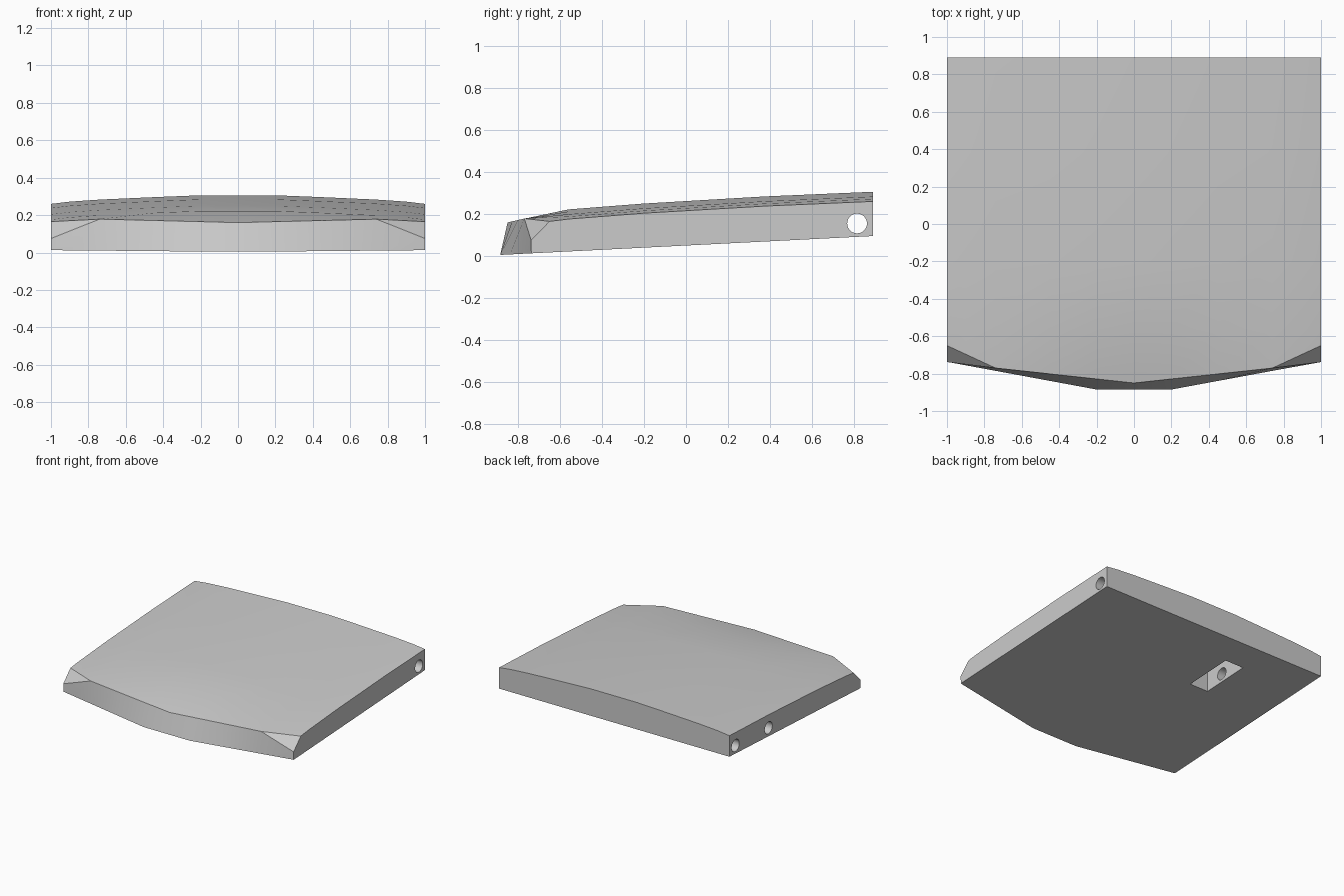
import bpy, bmesh, math

cube = bpy.data.objects.get("Cube")
if cube:
    bpy.data.objects.remove(cube, do_unlink=True)

grey = bpy.data.materials.new("plain grey")
grey.use_nodes = True
grey.diffuse_color = (0.6, 0.6, 0.6, 1)
grey.node_tree.nodes["Principled BSDF"].inputs["Base Color"].default_value = (0.6, 0.6, 0.6, 1)


def underside(y):
    return 0.005 + (y + 0.89) * 0.0506


# Half-width columns: x, crown drop
COLUMNS = [(0, 0), (0.2, 0), (0.45, 0.01), (0.74, 0.023), (0.9, 0.034), (1, 0.046)]
# Crown rows from nose to rear: y, centre height
ROWS = [(-0.56, 0.222), (-0.2, 0.25), (0.38, 0.284), (0.89, 0.306)]
REAR = 0.89
columns = [(-x, d) for x, d in COLUMNS[:0:-1]] + COLUMNS


def nose_bottom(x):
    y = -0.885 + max(0, abs(x) - 0.2) * 0.185
    return (x, y, underside(y))


def nose_top(x):
    a = abs(x)
    if a <= 0.74:
        return (x, -0.85 + a * 0.108, 0.16 + a * 0.025)
    t = (a - 0.74) / 0.26
    return (x, -0.77 + t * 0.12, 0.1785 - t * 0.0135)


# Slab: crowned top, pointed nose with cut corners, flat underside
bm = bmesh.new()
bottom = [bm.verts.new(nose_bottom(x)) for x, d in columns]
lip = [bm.verts.new(nose_top(x)) for x, d in columns]
grid = [lip] + [[bm.verts.new((x, y, z - d)) for x, d in columns] for y, z in ROWS]
rear_low = [bm.verts.new((x, REAR, underside(REAR))) for x in (-1, 1)]
last = len(columns) - 1
for low, high in zip(grid, grid[1:]):
    for i in range(last):
        bm.faces.new((low[i], low[i + 1], high[i + 1], high[i]))
for i in range(2, last - 2):
    bm.faces.new((bottom[i], bottom[i + 1], lip[i + 1], lip[i]))
for end, step, low in ((0, 1, rear_low[0]), (last, -1, rear_low[1])):
    inner, mid = end + 2 * step, end + step
    corner = bm.verts.new((columns[end][0], -0.738, 0.075))
    bm.faces.new((bottom[inner], bottom[mid], bottom[end], corner, lip[inner]))
    bm.faces.new((lip[inner], corner, lip[end], lip[mid]))
    bm.faces.new([bottom[end], corner] + [row[end] for row in grid] + [low])
bm.faces.new(grid[-1] + rear_low[::-1])
bm.faces.new(bottom + rear_low[::-1])
bmesh.ops.recalc_face_normals(bm, faces=bm.faces)
mesh = bpy.data.meshes.new("slab_panel")
bm.to_mesh(mesh)
bm.free()
slab = bpy.data.objects.new("slab_panel", mesh)
bpy.context.collection.objects.link(slab)
mesh.materials.append(grey)


def cut(tool):
    tool.hide_render = True
    tool.data.materials.append(grey)
    mod = slab.modifiers.new("cut", "BOOLEAN")
    mod.operation, mod.solver, mod.object = "DIFFERENCE", "EXACT", tool
    bpy.ops.object.select_all(action="DESELECT")
    slab.select_set(True)
    bpy.context.view_layer.objects.active = slab
    bpy.ops.object.modifier_apply(modifier=mod.name)
    bpy.data.objects.remove(tool, do_unlink=True)


def bore(x0, x1, y, z):
    bpy.ops.mesh.primitive_cylinder_add(vertices=32, radius=0.047, depth=x1 - x0,
                                        location=((x0 + x1) / 2, y, z),
                                        rotation=(0, math.pi / 2, 0))
    cut(bpy.context.object)


# Pocket in the underside
bpy.ops.mesh.primitive_cube_add(size=1, location=(-0.4, 0.443, 0.1))
pocket = bpy.context.object
pocket.scale = (0.16, 0.395, 0.28)
cut(pocket)

# Hinge bore through the rear, and a short bore from the side into the pocket
bore(-1.1, 1.1, 0.815, 0.155)
bore(-1.1, -0.4, 0.405, 0.137)

bpy.ops.object.shade_smooth_by_angle(angle=math.radians(25))
